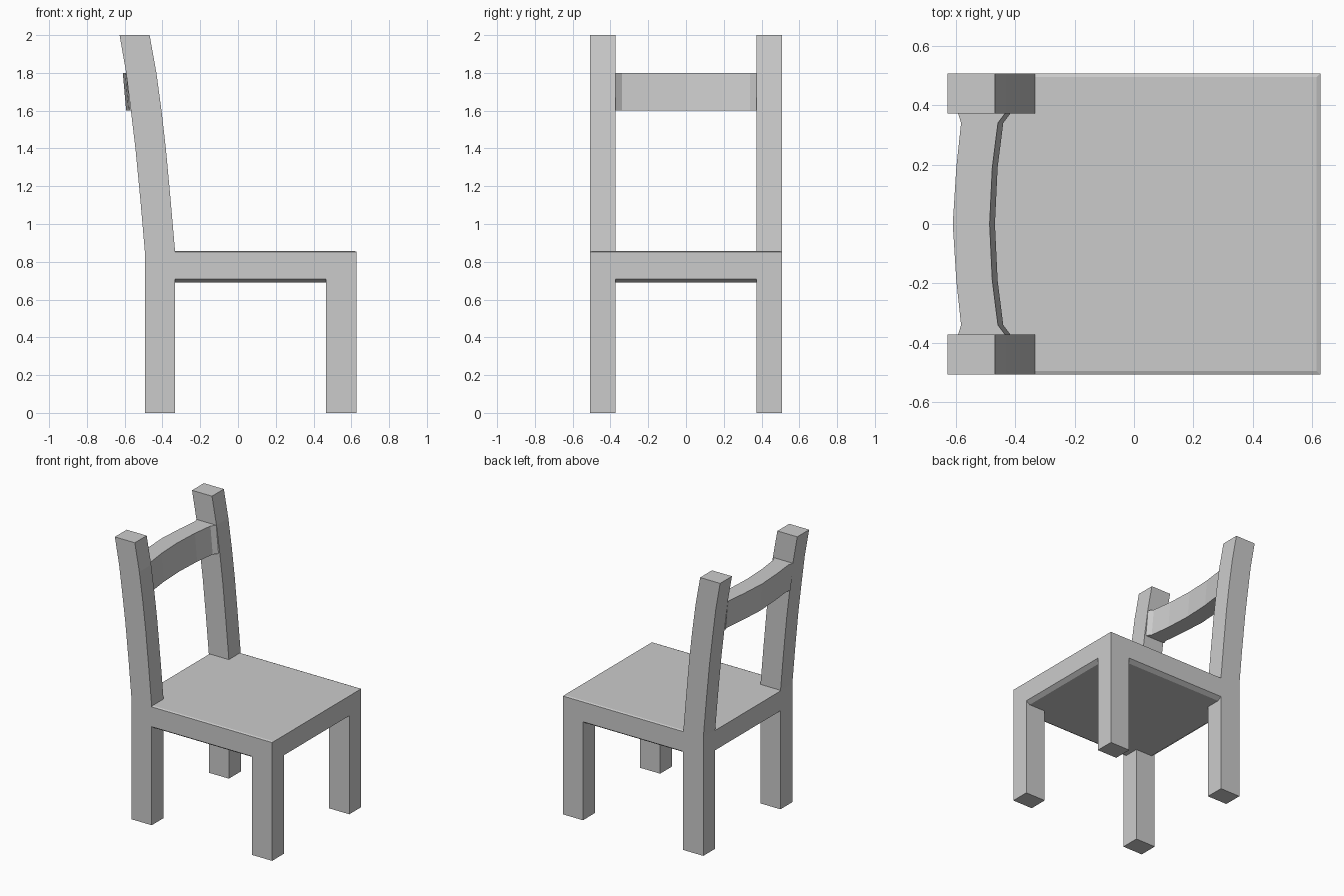
import bpy
import bmesh

if "Cube" in bpy.data.objects:
    bpy.data.objects.remove(bpy.data.objects["Cube"])


def loft(name, rings):
    """Closed solid skinned through rings of equal point count."""
    bm = bmesh.new()
    loops = [[bm.verts.new(p) for p in ring] for ring in rings]
    n = len(loops[0])
    for a, b in zip(loops, loops[1:]):
        for i in range(n):
            j = (i + 1) % n
            bm.faces.new((a[i], a[j], b[j], b[i]))
    bm.faces.new(loops[0])
    bm.faces.new(loops[-1])
    bmesh.ops.recalc_face_normals(bm, faces=bm.faces)
    mesh = bpy.data.meshes.new(name)
    bm.to_mesh(mesh)
    bm.free()
    obj = bpy.data.objects.new(name, mesh)
    bpy.context.collection.objects.link(obj)
    return obj


def rect(x0, x1, y0, y1, z):
    return [(x0, y0, z), (x1, y0, z), (x1, y1, z), (x0, y1, z)]


W, IN = 0.507, 0.372            # outer and inner y of the legs
XB, XF, LEG = -0.493, 0.627, 0.16
RAIL_Z, SEAT_Z = 0.71, 0.853    # underside of apron, top edge of seat

# Seat with flush apron, chamfered underside and softened top edge
layers = [(0.69, 0.03), (RAIL_Z, 0.0), (SEAT_Z, 0.0), (0.858, 0.012)]
loft("seat", [rect(XB + d, XF - d, -W + d, W - d, z) for z, d in layers])

# Raked back posts: rear x and front x at each height
post = [(SEAT_Z, -0.493, -0.333), (1.13, -0.517, -0.357), (1.4, -0.543, -0.382),
        (1.6, -0.567, -0.405), (1.8, -0.592, -0.432), (2.0, -0.627, -0.468)]

for side, label in ((-1, "right"), (1, "left")):
    y0, y1 = sorted((side * IN, side * W))
    # Straight legs
    for name, x in (("front_leg", XF - LEG), ("back_leg", XB)):
        loft(f"{name}_{label}", [rect(x, x + LEG, y0, y1, z) for z in (0, RAIL_Z)])
    loft(f"back_post_{label}", [rect(a, b, y0, y1, z) for z, a, b in post])

# Curved, slightly tilted backrest with ends flaring into the posts
half = [(0.372, -0.592, -0.434), (0.34, -0.582, -0.458),
        (0.19, -0.598, -0.477), (0.0, -0.61, -0.486)]
plan = [(-y, a, b) for y, a, b in half] + half[-2::-1]
tilt = 0.018
loft("backrest", [[(a + tilt, y, 1.6), (b + tilt, y, 1.6), (b, y, 1.8), (a, y, 1.8)]
                  for y, a, b in plan])
